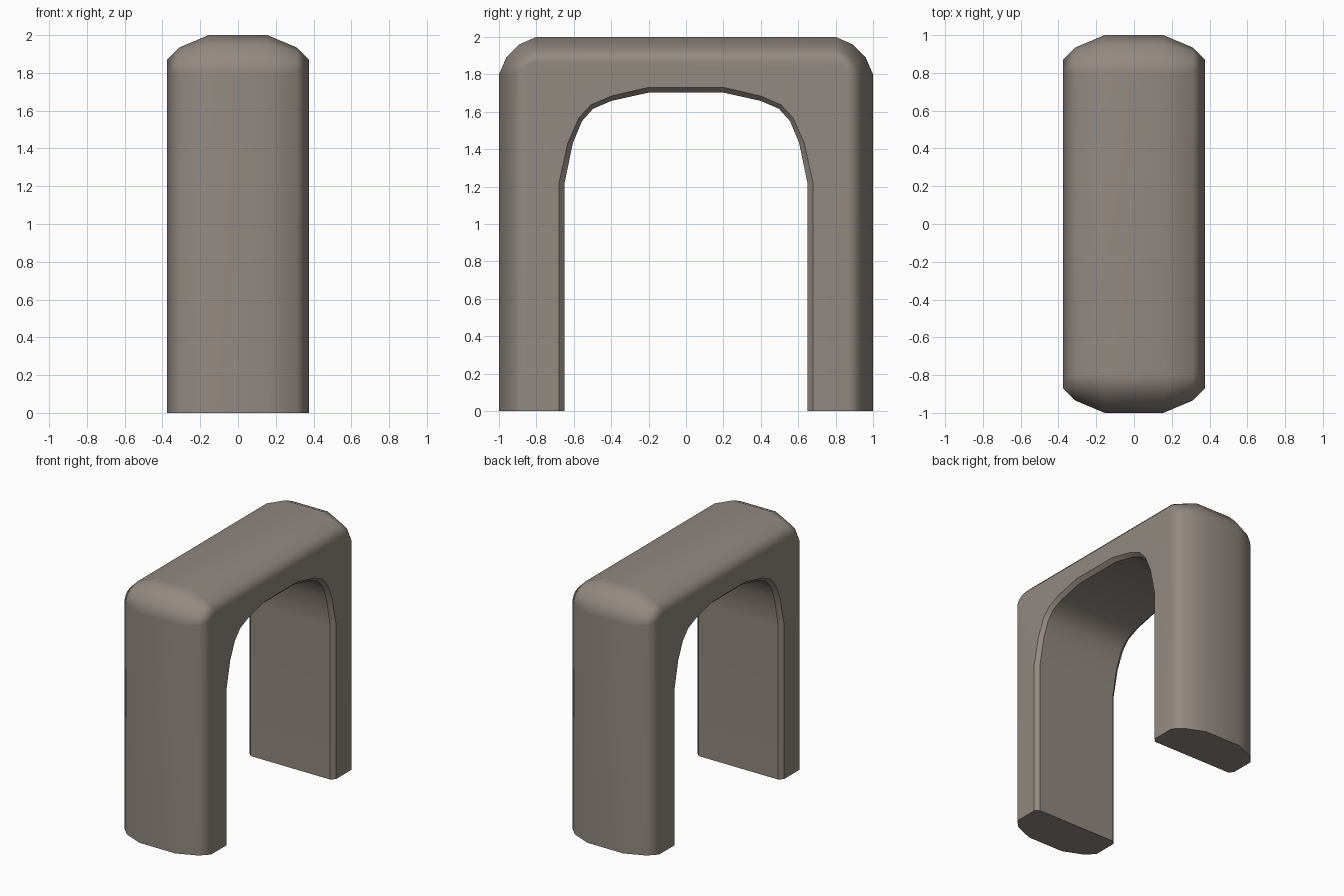
import bpy, bmesh

if "Cube" in bpy.data.objects:
    bpy.data.objects.remove(bpy.data.objects["Cube"])

# Outer rim: (x, inset from the outer outline), left half then mirrored
RIM = [(-0.375, 0.13), (-0.31, 0.065), (-0.155, 0.0)]
RIM += [(-x, d) for x, d in reversed(RIM)]
CORNER = [(1, 0), (0.8, 0.46), (0.46, 0.8), (0, 1)]

# Arch opening (y, z), half outlines: edge on the side face, and inside the bevel
ARCH_EDGE = [(0.68, 0), (0.68, 1.215), (0.632, 1.433), (0.573, 1.567),
             (0.508, 1.637), (0.4, 1.684), (0.203, 1.73)]
ARCH_IN = [(0.65, 0), (0.65, 1.215), (0.605, 1.433), (0.556, 1.55),
           (0.497, 1.616), (0.4, 1.658), (0.203, 1.702)]


def outer_half(d):
    r = 0.2 - d
    return [(1 - d, 0)] + [(0.8 + r * a, 1.8 + r * b) for a, b in CORNER]


def loop(bm, x, half):
    """Open row of vertices running from -y foot over the top to +y foot."""
    pts = [(-y, z) for y, z in half] + list(reversed(half))
    return [bm.verts.new((x, y, z)) for y, z in pts]


def bridge(bm, rows):
    for a, b in zip(rows, rows[1:]):
        for i in range(len(a) - 1):
            bm.faces.new((a[i], a[i + 1], b[i + 1], b[i]))


bm = bmesh.new()
outer = [loop(bm, x, outer_half(d)) for x, d in RIM]
inner = [loop(bm, x, h) for x, h in ((-0.375, ARCH_EDGE), (-0.345, ARCH_IN),
                                     (0.345, ARCH_IN), (0.375, ARCH_EDGE))]
bridge(bm, outer)
bridge(bm, inner)

# Flat side walls and the undersides of the two legs
for k in (0, -1):
    bm.faces.new(outer[k] + inner[k][::-1])
    bm.faces.new([r[k] for r in outer] + [r[k] for r in reversed(inner)])
bmesh.ops.recalc_face_normals(bm, faces=bm.faces)

# Smooth rounding outside, crisp edges at the feet and the opening bevel
for f in bm.faces:
    f.smooth = True
for e in bm.edges:
    foot = all(v.co.z < 0.001 for v in e.verts)
    opening = all(abs(v.co.y) < 0.7 and v.co.z < 1.75 for v in e.verts)
    if foot or (opening and e.calc_face_angle(0) > 0.6):
        e.smooth = False

mesh = bpy.data.meshes.new("arch")
bm.to_mesh(mesh)
bm.free()
arch = bpy.data.objects.new("arch", mesh)
bpy.context.collection.objects.link(arch)

# Keep the big flat walls evenly shaded
wn = arch.modifiers.new("even_shading", 'WEIGHTED_NORMAL')
wn.keep_sharp = True

stone = bpy.data.materials.new("warm grey stone")
stone.diffuse_color = (0.29, 0.25, 0.22, 1)
stone.use_nodes = True
stone.node_tree.nodes["Principled BSDF"].inputs["Base Color"].default_value = stone.diffuse_color
mesh.materials.append(stone)
